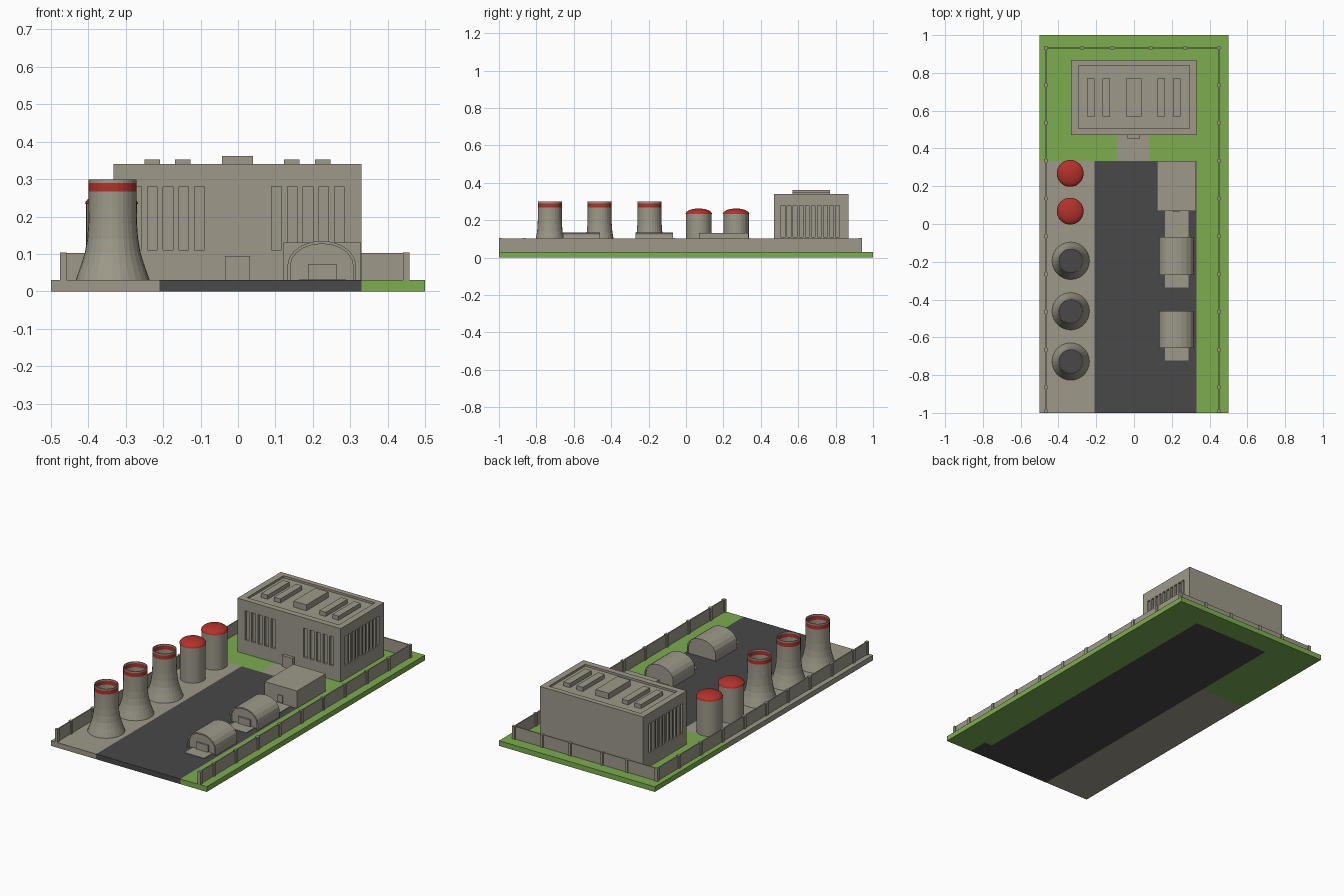
import bpy, bmesh, math

if "Cube" in bpy.data.objects:
    bpy.data.objects.remove(bpy.data.objects["Cube"])


def material(name, rgb):
    m = bpy.data.materials.new(name)
    lin = [((c / 255 + 0.055) / 1.055) ** 2.4 for c in rgb]
    m.diffuse_color = (*lin, 1)
    m.use_nodes = True
    m.node_tree.nodes["Principled BSDF"].inputs["Base Color"].default_value = m.diffuse_color
    return m


GREY = material("concrete grey", (157, 154, 138))
GREEN = material("grass green", (124, 173, 79))
DARK = material("asphalt dark", (72, 72, 73))
RED = material("signal red", (178, 50, 42))


def finish(name, bm, mats):
    me = bpy.data.meshes.new(name)
    bm.to_mesh(me)
    bm.free()
    for m in mats:
        me.materials.append(m)
    ob = bpy.data.objects.new(name, me)
    bpy.context.collection.objects.link(ob)
    return ob


def add_box(bm, x0, x1, y0, y1, z0, z1):
    v = [bm.verts.new((x, y, z)) for z in (z0, z1) for x, y in ((x0, y0), (x1, y0), (x1, y1), (x0, y1))]
    bm.faces.new(v[3::-1])
    bm.faces.new(v[4:])
    for i in range(4):
        j = (i + 1) % 4
        bm.faces.new((v[i], v[j], v[j + 4], v[i + 4]))


def boxes(name, mat, *specs):
    bm = bmesh.new()
    for s in specs:
        add_box(bm, *s)
    return finish(name, bm, [mat])


def lathe(name, profile, n, cx, cy, mats, rule):
    """Spin (radius, z) points round a vertical axis; rule(z) picks the colour."""
    bm = bmesh.new()
    rings = []
    for r, z in profile:
        if r == 0:
            rings.append([bm.verts.new((cx, cy, z))] * n)
        else:
            rings.append([bm.verts.new((cx + r * math.cos(2 * math.pi * k / n),
                                        cy + r * math.sin(2 * math.pi * k / n), z)) for k in range(n)])
    for a, b in zip(rings, rings[1:]):
        for k in range(n):
            j = (k + 1) % n
            quad = list(dict.fromkeys((a[k], a[j], b[j], b[k])))
            f = bm.faces.new(quad)
            f.material_index = rule(f.calc_center_median().z)
    return finish(name, bm, mats)


def prism(name, profile, y0, y1):
    """Extrude an (x, z) outline along y."""
    bm = bmesh.new()
    a = [bm.verts.new((x, y0, z)) for x, z in profile]
    b = [bm.verts.new((x, y1, z)) for x, z in profile]
    bm.faces.new(a)
    bm.faces.new(b[::-1])
    for i in range(len(a)):
        j = (i + 1) % len(a)
        bm.faces.new((a[j], a[i], b[i], b[j]))
    bmesh.ops.recalc_face_normals(bm, faces=bm.faces)
    return finish(name, bm, [GREY])


G = 0.03  # ground level

# Ground slab: one grid, each cell coloured by zone
xs = [-0.5, -0.21, -0.09, 0.08, 0.28, 0.33, 0.5]
ys = [-1, -0.88, 0.333, 0.47, 0.87, 1]


def top_zone(x, y):
    if y < 0.333:
        return 0 if x < -0.21 else 1 if x < 0.33 else 2
    return 0 if y < 0.47 and -0.09 < x < 0.08 else 2


def under_zone(x, y):
    if -0.21 < x < 0.28 and y < 0.87:
        return 1
    return 2 if 0.28 < x and y > -0.88 else top_zone(x, y)


bm = bmesh.new()
low, high = [[[bm.verts.new((x, y, z)) for y in ys] for x in xs] for z in (0, G)]
nx, ny = len(xs) - 1, len(ys) - 1
for i in range(nx):
    for j in range(ny):
        cx, cy = (xs[i] + xs[i + 1]) / 2, (ys[j] + ys[j + 1]) / 2
        ids = [(i, j), (i + 1, j), (i + 1, j + 1), (i, j + 1)]
        f = bm.faces.new([high[a][b] for a, b in ids])
        f.material_index = top_zone(cx, cy)
        f = bm.faces.new([low[a][b] for a, b in ids[::-1]])
        f.material_index = under_zone(cx, cy)
        for k, edge in enumerate((j == 0, i == nx - 1, j == ny - 1, i == 0)):
            if edge:
                (a, b), (c, d) = ids[k], ids[(k + 1) % 4]
                f = bm.faces.new((low[a][b], low[c][d], high[c][d], high[a][b]))
                f.material_index = top_zone(cx, cy)
finish("ground_slab", bm, [GREY, DARK, GREEN])

# Perimeter wall with posts
L, R, B, H, t = -0.467, 0.45, 0.932, 0.103, 0.003
boxes("perimeter_wall", GREY,
      (L - t, L + t, -1, B, G, H), (R - t, R + t, -1, B, G, H), (L, R, B - t, B + t, G, H))
spots = [(x, B) for x in (L, -0.275, -0.115, 0.09, 0.27, R)]
spots += [(x, 0.735 - 0.2 * k) for x in (L, R) for k in range(9)]
spots += [(x, -0.99) for x in (L, R)]
p = 0.009
boxes("wall_posts", GREY, *[(x - p, x + p, y - p, y + p, G, H + 0.001) for x, y in spots])

# Main hall with recessed windows and roof
hall = boxes("main_hall", GREY, (-0.333, 0.33, 0.47, 0.868, G, 0.34))
cuts = [(-0.295, 0.293, 0.505, 0.838, 0.328, 0.4)]
for k in range(5):
    x = 0.09 + 0.042 * k
    cuts += [(x, x + 0.026, 0.4, 0.482, 0.11, 0.28), (-x - 0.026, -x, 0.4, 0.482, 0.11, 0.28)]
for k in range(10):
    y = 0.508 + 0.0325 * k
    cuts += [(0.318, 0.4, y, y + 0.02, 0.11, 0.28), (-0.4, -0.321, y, y + 0.02, 0.11, 0.28)]
cutter = boxes("window_cutter", GREY, *cuts)
cutter.hide_render = True
mod = hall.modifiers.new("windows", 'BOOLEAN')
mod.operation = 'DIFFERENCE'
mod.solver = 'EXACT'
mod.object = cutter
bpy.context.view_layer.objects.active = hall
bpy.ops.object.modifier_apply(modifier=mod.name)
bpy.data.objects.remove(cutter)

# Roof units and entrance
boxes("roof_units", GREY, (-0.043, 0.04, 0.57, 0.77, 0.325, 0.362),
      *[(x, x + 0.041, 0.57, 0.77, 0.325, 0.352) for x in (-0.25, -0.168, 0.123, 0.206)])
boxes("hall_entrance", GREY, (-0.035, 0.032, 0.452, 0.472, G, 0.095))

# Cooling towers: open thin shells with a red band
outer = [(0.099, G), (0.092, 0.05), (0.083, 0.075), (0.074, 0.105), (0.068, 0.14), (0.065, 0.18),
         (0.064, 0.225), (0.064, 0.267), (0.064, 0.29), (0.064, 0.299)]
inner = [(r - 0.004, z) for r, z in outer[::-1]]
for k, y in enumerate((-0.195, -0.462, -0.728)):
    lathe(f"cooling_tower_{k + 1}", outer + inner, 28, -0.335, y, [GREY, RED],
          lambda z: int(0.267 < z < 0.29))
    lathe(f"tower_floor_{k + 1}", [(0.094, 0.034), (0, 0.034)], 28, -0.335, y, [DARK], lambda z: 0)

# Storage silos with red domes
dome = [(0.071 * math.cos(a), 0.233 + 0.03 * math.sin(a)) for a in [math.pi / 2 * k / 7 for k in range(7)]]
for k, y in enumerate((0.068, 0.268)):
    lathe(f"silo_{k + 1}", [(0.068, G), (0.068, 0.233)] + dome + [(0, 0.263)], 32, -0.338, y,
          [GREY, RED], lambda z: int(z > 0.232))

# Service block with a small door
boxes("service_block", GREY, (0.122, 0.329, 0.07, 0.333, G, 0.131))
boxes("service_door", GREY, (0.207, 0.24, 0.064, 0.072, 0.04, 0.08))

# Arched sheds: roof shell with lip, inset body, door and apron
def arch(w, top, spring):
    pts = [(0.224 + w * math.cos(math.pi * k / 10), spring + (top - spring) * math.sin(math.pi * k / 10))
           for k in range(11)]
    return pts


for k, (y0, y1) in enumerate(((-0.27, -0.07), (-0.657, -0.46))):
    out, ins = arch(0.092, 0.135, 0.068), arch(0.084, 0.127, 0.068)
    shell = [(0.316, G)] + out + [(0.132, G), (0.14, G)] + ins[::-1] + [(0.308, G)]
    prism(f"shed_roof_{k + 1}", shell, y0, y1)
    prism(f"shed_body_{k + 1}", [(0.309, G)] + arch(0.085, 0.128, 0.068) + [(0.139, G)], y0 + 0.014, y1 - 0.005)
    boxes(f"shed_door_{k + 1}", GREY, (0.187, 0.263, y0 + 0.005, y0 + 0.02, G, 0.073))
    boxes(f"shed_apron_{k + 1}", GREY, (0.164, 0.288, y0 - 0.065, y0 + 0.016, G - 0.002, G + 0.003))
boxes("linking_path", GREY, (0.164, 0.288, -0.08, 0.072, G - 0.002, G + 0.003))
